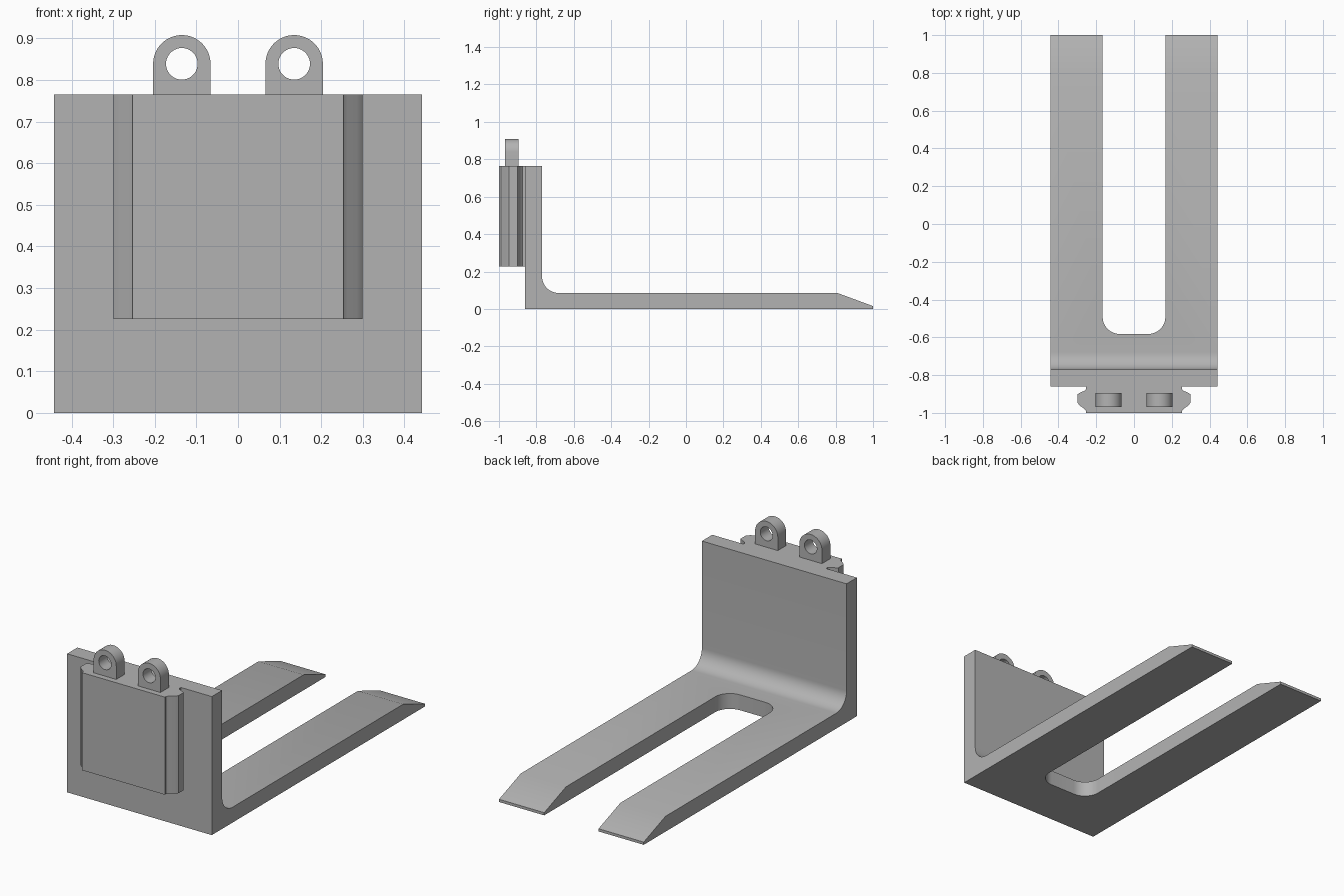
import bpy, bmesh
from math import sin, cos, pi, radians
from mathutils import Vector

cube = bpy.data.objects.get("Cube")
if cube:
    bpy.data.objects.remove(cube, do_unlink=True)

steel = bpy.data.materials.new("steel grey")
steel.use_nodes = True
colour = (0.45, 0.45, 0.45, 1)
steel.diffuse_color = colour
steel.node_tree.nodes["Principled BSDF"].inputs["Base Color"].default_value = colour


def arc(cx, cy, r, start, end, n=12):
    """Points on an arc, angles in degrees."""
    angles = [radians(start + (end - start) * i / n) for i in range(n + 1)]
    return [(cx + r * cos(a), cy + r * sin(a)) for a in angles]


def prism(name, outline, axis, lo, hi):
    """Extrude a flat outline along one axis."""
    place = {"x": lambda a, b, h: (h, a, b),
             "y": lambda a, b, h: (a, h, b),
             "z": lambda a, b, h: (a, b, h)}[axis]
    bm = bmesh.new()
    face = bm.faces.new([bm.verts.new(place(a, b, lo)) for a, b in outline])
    ext = bmesh.ops.extrude_face_region(bm, geom=[face])
    verts = [v for v in ext["geom"] if isinstance(v, bmesh.types.BMVert)]
    bmesh.ops.translate(bm, verts=verts, vec=Vector(place(0, 0, hi - lo)))
    bmesh.ops.recalc_face_normals(bm, faces=bm.faces)
    mesh = bpy.data.meshes.new(name)
    bm.to_mesh(mesh)
    bm.free()
    mesh.materials.append(steel)
    obj = bpy.data.objects.new(name, mesh)
    bpy.context.collection.objects.link(obj)
    return obj


def activate(obj):
    bpy.ops.object.select_all(action="DESELECT")
    obj.select_set(True)
    bpy.context.view_layer.objects.active = obj


def cut(obj, cutter):
    mod = obj.modifiers.new("cut", "BOOLEAN")
    mod.operation = "DIFFERENCE"
    mod.solver = "EXACT"
    mod.object = cutter
    activate(obj)
    bpy.ops.object.modifier_apply(modifier=mod.name)
    bpy.data.objects.remove(cutter, do_unlink=True)


def smooth(obj):
    activate(obj)
    bpy.ops.object.shade_smooth_by_angle(angle=radians(25))


# L-shaped carriage: upright plate, inner fillet, chamfered fork tips
BACK, INNER, TOP, THICK = -0.86, -0.77, 0.765, 0.085
FILLET = 0.09
profile = [(BACK, 0), (1, 0), (1, 0.015), (0.81, THICK)]
profile += arc(INNER + FILLET, THICK + FILLET, FILLET, 270, 180)
profile += [(INNER, TOP), (BACK, TOP)]
forks = prism("fork_carriage", profile, "x", -0.442, 0.442)

# Rounded slot separating the two forks
W, END, R = 0.166, -0.582, 0.09
slot = [(-W, 1.2)] + arc(-W + R, END + R, R, 180, 270)
slot += arc(W - R, END + R, R, 270, 360) + [(W, 1.2)]
cut(forks, prism("slot_cutter", slot, "z", -0.1, 0.3))
smooth(forks)

# Dovetail mounting block on the front of the plate
half = [(0.253, -1), (0.253, -0.99), (0.264, -0.977), (0.286, -0.963),
        (0.299, -0.946), (0.299, -0.902), (0.286, -0.893),
        (0.264, -0.884), (0.253, -0.873), (0.253, BACK)]
outline = half + [(-x, y) for x, y in reversed(half)]
smooth(prism("dovetail_block", outline, "z", 0.226, TOP))

# Pair of lifting lugs with pin holes
CX, CZ, LUG = 0.135, 0.839, 0.069
for side, name in ((1, "left_lug"), (-1, "right_lug")):
    x = side * CX
    shape = [(x - LUG, TOP), (x + LUG, TOP)] + arc(x, CZ, LUG, 0, 180, 32)
    lug = prism(name, shape, "y", -0.968, -0.895)
    hole = arc(x, CZ, 0.038, 0, 360, 40)[:-1]
    cut(lug, prism("hole_cutter", hole, "y", -1.1, -0.8))
    smooth(lug)
